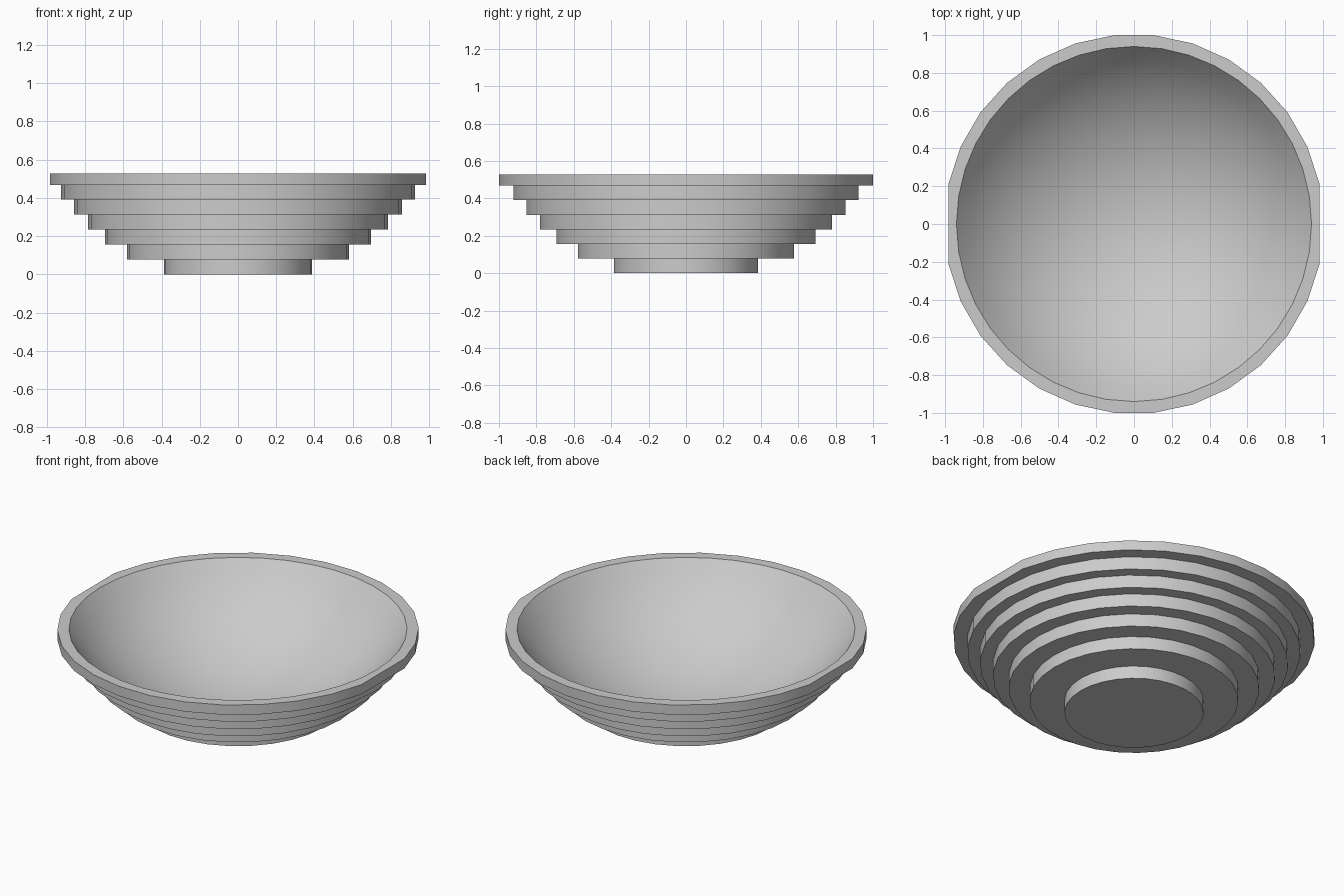
import bpy
import bmesh
from math import sin, cos, pi, sqrt, radians

if "Cube" in bpy.data.objects:
    bpy.data.objects.remove(bpy.data.objects["Cube"], do_unlink=True)

SIDES, BOWL_SIDES, BOWL_RINGS = 30, 40, 14
STEP, TOP = 0.078, 0.528
RADII = [0.387, 0.58, 0.697, 0.785, 0.858, 0.927, 1.005]
RIM_RADIUS, DEPTH = 0.94, 0.49

grey = bpy.data.materials.new("light_grey")
grey.use_nodes = True
colour = (0.6, 0.6, 0.6, 1)
grey.diffuse_color = colour
grey.node_tree.nodes["Principled BSDF"].inputs["Base Color"].default_value = colour

bm = bmesh.new()


def add_loop(count, radius, z, flat_sides=False):
    """Ring of vertices; flat_sides pulls the two x corners onto their chord."""
    verts = []
    for i in range(count):
        a = 2 * pi * i / count
        r = radius
        if flat_sides and i % (count // 2) == 0:
            r *= cos(2 * pi / count)
        verts.append(bm.verts.new((r * cos(a), r * sin(a), z)))
    return verts


def skin(lower, upper):
    n = len(lower)
    for i in range(n):
        j = (i + 1) % n
        bm.faces.new((lower[i], lower[j], upper[j], upper[i]))


# Stepped outside, widening layer by layer from the flat base
previous = None
for k, radius in enumerate(RADII):
    last = k == len(RADII) - 1
    low = add_loop(SIDES, radius, k * STEP, last)
    high = add_loop(SIDES, radius, TOP if last else (k + 1) * STEP, last)
    if previous:
        skin(previous, low)
    else:
        bm.faces.new(low[::-1])
    skin(low, high)
    previous = high

# Spherical hollow
sphere = (RIM_RADIUS ** 2 + DEPTH ** 2) / (2 * DEPTH)
rim = inner = add_loop(BOWL_SIDES, RIM_RADIUS, TOP)
for k in range(1, BOWL_RINGS):
    r = RIM_RADIUS * (1 - k / BOWL_RINGS)
    ring = add_loop(BOWL_SIDES, r, TOP - DEPTH + sphere - sqrt(sphere ** 2 - r * r))
    skin(inner, ring)
    inner = ring
centre = bm.verts.new((0, 0, TOP - DEPTH))
for i in range(BOWL_SIDES):
    bm.faces.new((inner[i], inner[(i + 1) % BOWL_SIDES], centre))

# Flat rim between the outer edge and the hollow
open_edges = [e for e in bm.edges if e.is_boundary]
bmesh.ops.triangle_fill(bm, edges=open_edges, use_beauty=True, normal=(0, 0, 1))
bmesh.ops.recalc_face_normals(bm, faces=bm.faces[:])

mesh = bpy.data.meshes.new("stepped_bowl")
bm.to_mesh(mesh)
bm.free()
mesh.materials.append(grey)
bowl = bpy.data.objects.new("stepped_bowl", mesh)
bpy.context.collection.objects.link(bowl)
bpy.context.view_layer.objects.active = bowl
bowl.select_set(True)
bpy.ops.object.shade_smooth_by_angle(angle=radians(30))
